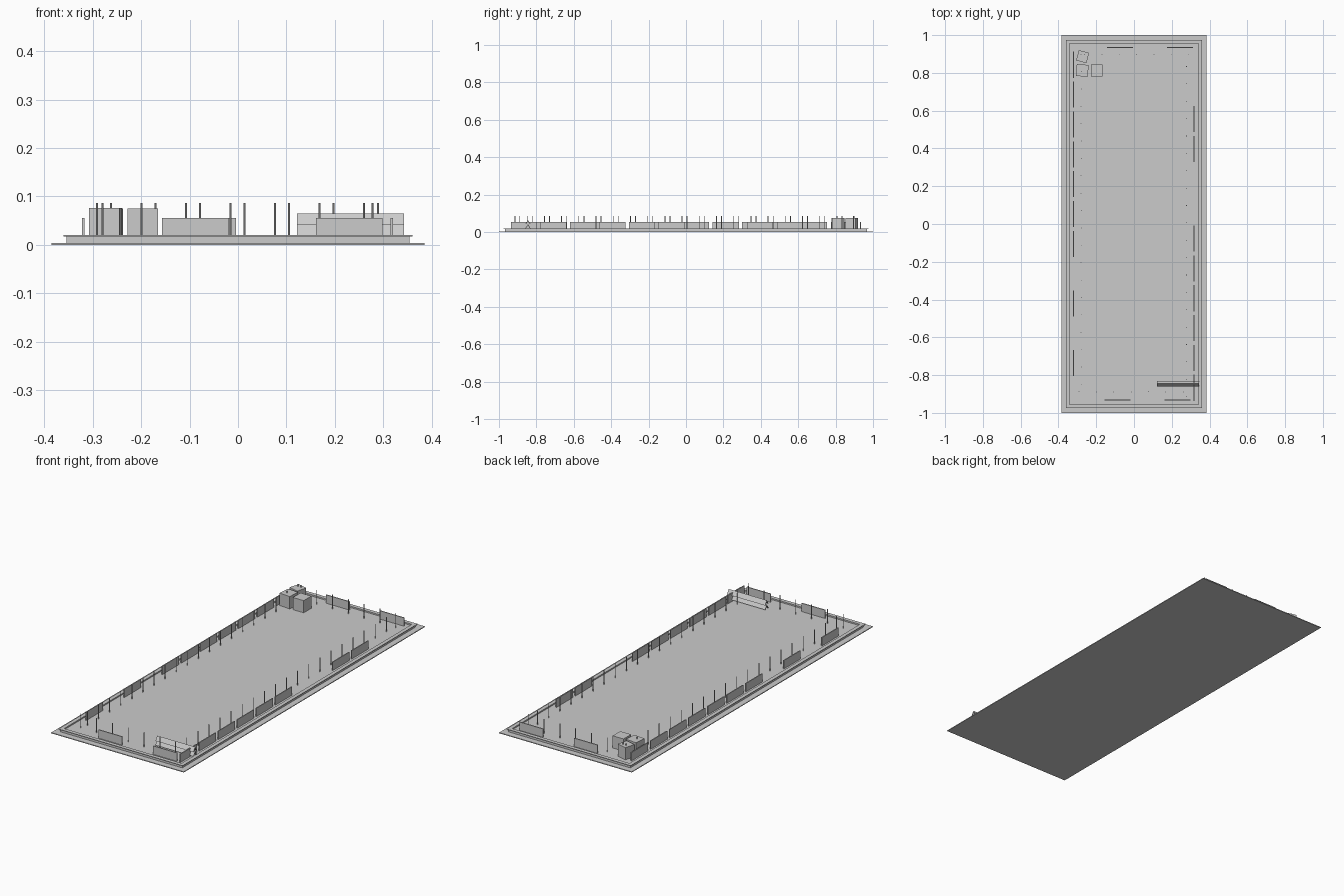
import bpy, bmesh, math

if "Cube" in bpy.data.objects:
    bpy.data.objects.remove(bpy.data.objects["Cube"])

FLOOR = 0.011


def mesh_object(name, bm):
    bmesh.ops.recalc_face_normals(bm, faces=bm.faces)
    me = bpy.data.meshes.new(name)
    bm.to_mesh(me)
    bm.free()
    ob = bpy.data.objects.new(name, me)
    bpy.context.collection.objects.link(ob)
    return ob


def box(name, x, y, z0, z1, sx, sy, turn=0):
    bm = bmesh.new()
    bmesh.ops.create_cube(bm, size=1)
    for v in bm.verts:
        v.co = (v.co.x * sx, v.co.y * sy, v.co.z * (z1 - z0))
    ob = mesh_object(name, bm)
    ob.location = (x, y, (z0 + z1) / 2)
    ob.rotation_euler.z = math.radians(turn)
    return ob


def frame(name, hx, hy, inset, z0, z1):
    # rectangular ring with open middle
    bm = bmesh.new()
    corners = [(-1, -1), (1, -1), (1, 1), (-1, 1)]
    loops = []
    for d, z in [(0, z0), (0, z1), (inset, z1), (inset, z0)]:
        loops.append([bm.verts.new((sx * (hx - d), sy * (hy - d), z)) for sx, sy in corners])
    for a in range(4):
        lo, hi = loops[a], loops[(a + 1) % 4]
        for i in range(4):
            j = (i + 1) % 4
            bm.faces.new((lo[i], lo[j], hi[j], hi[i]))
    return mesh_object(name, bm)


def post(x, y):
    bm = bmesh.new()
    bmesh.ops.create_cone(bm, cap_ends=True, segments=8, radius1=0.0021, radius2=0.0021, depth=0.086 - FLOOR)
    ob = mesh_object("post", bm)
    ob.location = (x, y, (0.086 + FLOOR) / 2)


def angle_beam(x, y, z):
    # inverted V section extruded along x
    w, h, t = 0.0145, 0.0225, 0.004
    prof = [(-w, 0), (0, h), (w, 0), (w - t, 0), (0, h - t * 1.5), (-w + t, 0)]
    bm = bmesh.new()
    ends = [[bm.verts.new((s * 0.1105, py, pz)) for py, pz in prof] for s in (-1, 1)]
    for i in range(6):
        j = (i + 1) % 6
        bm.faces.new((ends[0][i], ends[0][j], ends[1][j], ends[1][i]))
    for e in ends:
        bm.faces.new((e[0], e[1], e[4], e[5]))
        bm.faces.new((e[1], e[2], e[3], e[4]))
    mesh_object("angle_beam", bm).location = (x, y, z)


# roof base, deck and parapet
box("base_plate", 0, 0, 0, 0.004, 0.77, 2.0)
box("deck", 0, 0, 0.004, FLOOR, 0.70, 1.93)
frame("parapet_wall", 0.354, 0.968, 0.010, 0.004, 0.017)
frame("parapet_cap", 0.361, 0.975, 0.020, 0.017, 0.020)

# posts along the four sides
for i in range(20):
    post(0.278, -0.914 + 0.092 * i)
    post(-0.280, -0.849 + 0.092 * i)
for i in range(7):
    post(-0.291 + 0.0919 * i, -0.889)
    post(-0.262 + 0.0919 * i, 0.896)

# upright panels, with gaps
for i in (0, 1, 2, 3, 4, 5, 8, 9):
    box("side_panel", 0.318, -0.867 + 0.158 * i, FLOOR, 0.055, 0.005, 0.138)
for i in (0, 2, 4, 5, 6, 7, 8, 9, 10):
    box("side_panel", -0.320, -0.737 + 0.158 * i, FLOOR, 0.055, 0.005, 0.138)
for x, y in [(-0.088, -0.932), (0.230, -0.932), (-0.073, 0.934), (0.244, 0.934)]:
    box("end_panel", x, y, FLOOR, 0.055, 0.138, 0.005)

# crates in the back left corner
box("crate", -0.272, 0.886, FLOOR, 0.075, 0.056, 0.056, -15)
box("crate", -0.274, 0.813, FLOOR, 0.076, 0.063, 0.063, -5)
box("crate", -0.197, 0.813, FLOOR, 0.075, 0.063, 0.063, 0)

# stacked beams in the front right corner
for dy, z in [(-0.0145, 0.0195), (0.0145, 0.0195), (0, 0.042)]:
    angle_beam(0.2325, -0.845, z)
